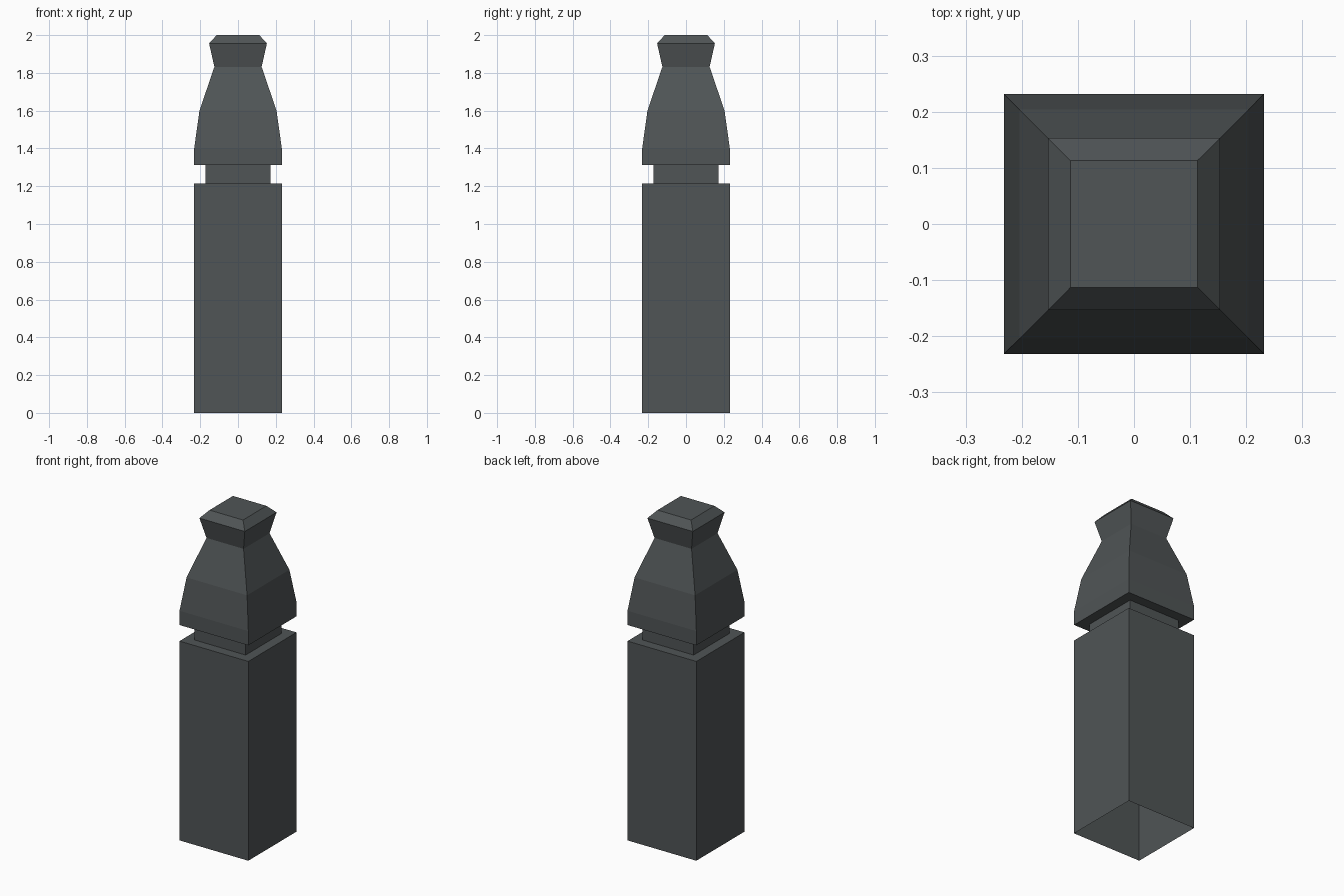
import bpy, bmesh

cube = bpy.data.objects.get("Cube")
if cube:
    bpy.data.objects.remove(cube)

stone = bpy.data.materials.new("dark slate grey")
stone.use_nodes = True
colour = (0.080, 0.090, 0.093, 1)
stone.diffuse_color = colour
stone.node_tree.nodes["Principled BSDF"].inputs["Base Color"].default_value = colour


def square_loft(name, profile, cap_top=False):
    """Stack square rings given as (half width, height) and join them."""
    bm = bmesh.new()
    rings = [[bm.verts.new((sx * r, sy * r, z))
              for sx, sy in ((-1, -1), (1, -1), (1, 1), (-1, 1))]
             for r, z in profile]
    for low, high in zip(rings, rings[1:]):
        for i in range(4):
            j = (i + 1) % 4
            bm.faces.new((low[i], low[j], high[j], high[i]))
    if cap_top:
        bm.faces.new(rings[-1])
    mesh = bpy.data.meshes.new(name)
    bm.to_mesh(mesh)
    bm.free()
    mesh.materials.append(stone)
    obj = bpy.data.objects.new(name, mesh)
    bpy.context.collection.objects.link(obj)
    return obj


WIDE, NECK = 0.232, 0.172
LEDGE, HEAD = 1.215, 1.313

# Hollow shaft, open underneath, with a ledge around the neck
square_loft("post_shaft", [(WIDE, 0), (WIDE, LEDGE), (NECK, LEDGE)])

# Recessed groove
square_loft("post_neck", [(NECK, LEDGE), (NECK, HEAD)])

# Tapered head with flared, chamfered cap
square_loft("post_head", [(NECK, HEAD), (WIDE, HEAD), (WIDE, 1.4), (0.204, 1.6),
                          (0.125, 1.832), (0.153, 1.956), (0.113, 2)], cap_top=True)
